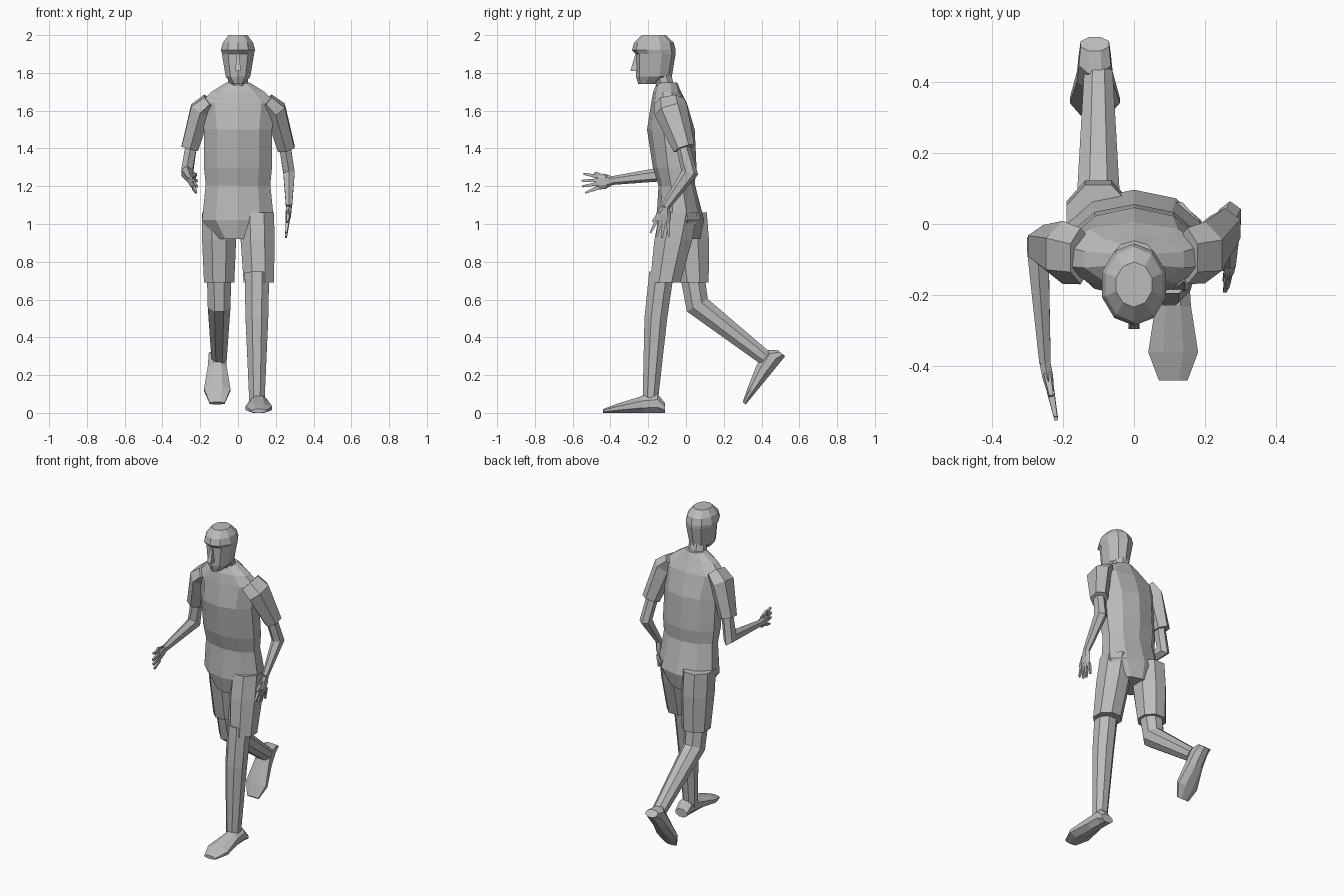
import bpy, bmesh, math
from mathutils import Vector

cube = bpy.data.objects.get("Cube")
if cube:
    bpy.data.objects.remove(cube)

shade = (.5, .5, .5, 1)
grey = bpy.data.materials.new("plain grey")
grey.use_nodes = True
grey.diffuse_color = shade
bsdf = next(node for node in grey.node_tree.nodes if node.type == 'BSDF_PRINCIPLED')
bsdf.inputs["Base Color"].default_value = shade

SIDEWAYS, UP = Vector((1, 0, 0)), Vector((0, 0, 1))


def frame(direction):
    """Direction with the two axes across it: sideways, and front-to-back."""
    along = direction.normalized()
    across = (SIDEWAYS - along * along.x).normalized()
    return along, across, along.cross(across)


def loft(name, stations, sides=8, normal=None):
    """Skin rings of (centre, half width, half depth) into a closed faceted form.
    A station of (centre, radius) is round; bends between rings are mitred."""
    bm = bmesh.new()
    centres = [Vector(station[0]) for station in stations]
    steps = [(b - a).normalized() for a, b in zip(centres, centres[1:])]
    before, after = steps[:1] + steps, steps + steps[-1:]
    grow = 1 / math.cos(math.pi / sides)
    rings = []
    for centre, station, into, out in zip(centres, stations, before, after):
        along, across, deep = frame(normal or into + out)
        if not normal:
            deep /= along.dot(out)
        ring = []
        for k in range(sides):
            angle = math.tau * (k + .5) / sides
            offset = across * station[1] * math.cos(angle) + deep * station[-1] * math.sin(angle)
            ring.append(bm.verts.new(centre + offset * grow))
        rings.append(ring)
    for low, high in zip(rings, rings[1:]):
        for k in range(sides):
            bm.faces.new((low[k - 1], low[k], high[k], high[k - 1]))
    bm.faces.new(rings[0])
    bm.faces.new(rings[-1])
    bmesh.ops.recalc_face_normals(bm, faces=bm.faces)
    mesh = bpy.data.meshes.new(name)
    bm.to_mesh(mesh)
    bm.free()
    mesh.materials.append(grey)
    bpy.context.collection.objects.link(bpy.data.objects.new(name, mesh))


def stack(name, levels, sides=10):
    """Upright form on the centre line from (height, y, half width, half depth)."""
    loft(name, [((0, y, z), width, depth) for z, y, width, depth in levels], sides, UP)


def build_hand(side, wrist, direction):
    """Flat palm with four fanned fingers and a thumb."""
    along, across, fan = frame(direction)
    knuckles = wrist + along * .08
    loft(side + "_palm", [(wrist, .015, .02), (wrist.lerp(knuckles, .5), .015, .035),
                          (knuckles, .01, .035)], sides=6)
    for finger, spread in zip(("index", "middle", "ring", "little"), (1, .3, -.3, -1)):
        base = knuckles + fan * spread * .03
        tip = base + along * (.09 - .02 * abs(spread)) + fan * spread * .02
        loft(f"{side}_{finger}_finger", [(base, .01), (tip, .005)], sides=4)
    base = wrist + along * .03 + fan * .02
    loft(side + "_thumb", [(base, .01), (base + (along * 2 + fan) * .03, .006)], sides=4)


def build_foot(side, heel, direction):
    """Shoe on a flat sole, from (distance, half width, height)."""
    along, across, deep = frame(direction)
    profile = [(0, .04, .05), (.04, .045, .1), (.12, .05, .09), (.25, .07, .05), (.33, .04, .02)]
    loft(side + "_foot", [(heel + along * distance - deep * height * -.5, width, height / 2)
                          for distance, width, height in profile], normal=along)


def build_arm(side, shoulder, cap, hem, elbow, wrist, pointing):
    """Short sleeve, bare arm and hand."""
    loft(side + "_sleeve", [(shoulder, .04, .07), (cap, .055, .075), (hem, .045, .05)], sides=6)
    loft(side + "_arm", [(cap.lerp(hem, .8), .03), (elbow, .03, .035), (wrist, .016, .02)], sides=6)
    build_hand(side, wrist, pointing)


def build_leg(side, hip, cuff, thigh, knee, ankle, heel, toes):
    """Shorts leg, bare leg and shoe."""
    loft(side + "_shorts_leg", [(hip, .09, .1), (hip.lerp(cuff, .4), .09, .1), (cuff, .08)], normal=UP)
    loft(side + "_leg", [(thigh, .065), (knee, .06), (ankle, .04)])
    build_foot(side, heel, toes)


# Trunk
stack("shirt", [(1.2, -.05, .17, .09), (1.3, -.06, .18, .11), (1.5, -.08, .18, .12),
                (1.64, -.09, .2, .09), (1.7, -.1, .14, .07), (1.75, -.1, .06, .05)])
stack("shorts_hips", [(1.22, -.05, .17, .09), (1.02, -.03, .19, .12), (.92, -.03, .11, .1)])

# Neck, head and nose
stack("neck", [(1.7, -.1, .055, .045), (1.8, -.13, .05, .05)], sides=8)
stack("head", [(1.74, -.2, .03, .05), (1.78, -.17, .065, .09), (1.9, -.16, .085, .1),
               (1.92, -.17, .09, .11), (1.96, -.17, .08, .1), (2, -.17, .05, .06)])
stack("nose", [(1.81, -.27, .015, .025), (1.9, -.26, .006, .008)], sides=4)

# Arms: the left hangs, the right reaches forward
for side, sign, hem_y, elbow_y, wrist, pointing in (
        ("left", 1, -.01, .02, (.27, -.11, 1.09), (-.1, -.2, -1)),
        ("right", -1, -.06, -.06, (-.25, -.39, 1.23), (.2, -1, -.1))):
    build_arm(side, Vector((sign * .15, -.09, 1.65)), Vector((sign * .2, -.08, 1.6)),
              Vector((sign * .255, hem_y, 1.4)), Vector((sign * .27, elbow_y, 1.27)),
              Vector(wrist), Vector(pointing))

# Legs: the left stands, the right trails with a bent knee
build_leg("left", Vector((.1, -.04, 1.06)), Vector((.11, -.11, .69)),
          Vector((.1, -.13, .74)), Vector((.1, -.16, .5)), Vector((.1, -.19, .05)),
          Vector((.11, -.11, 0)), Vector((0, -1, 0)))
build_leg("right", Vector((-.1, .01, 1.06)), Vector((-.1, .04, .69)),
          Vector((-.1, .03, .75)), Vector((-.1, .06, .57)), Vector((-.1, .42, .29)),
          Vector((-.11, .525, .3)), Vector((0, -.63, -.77)))
